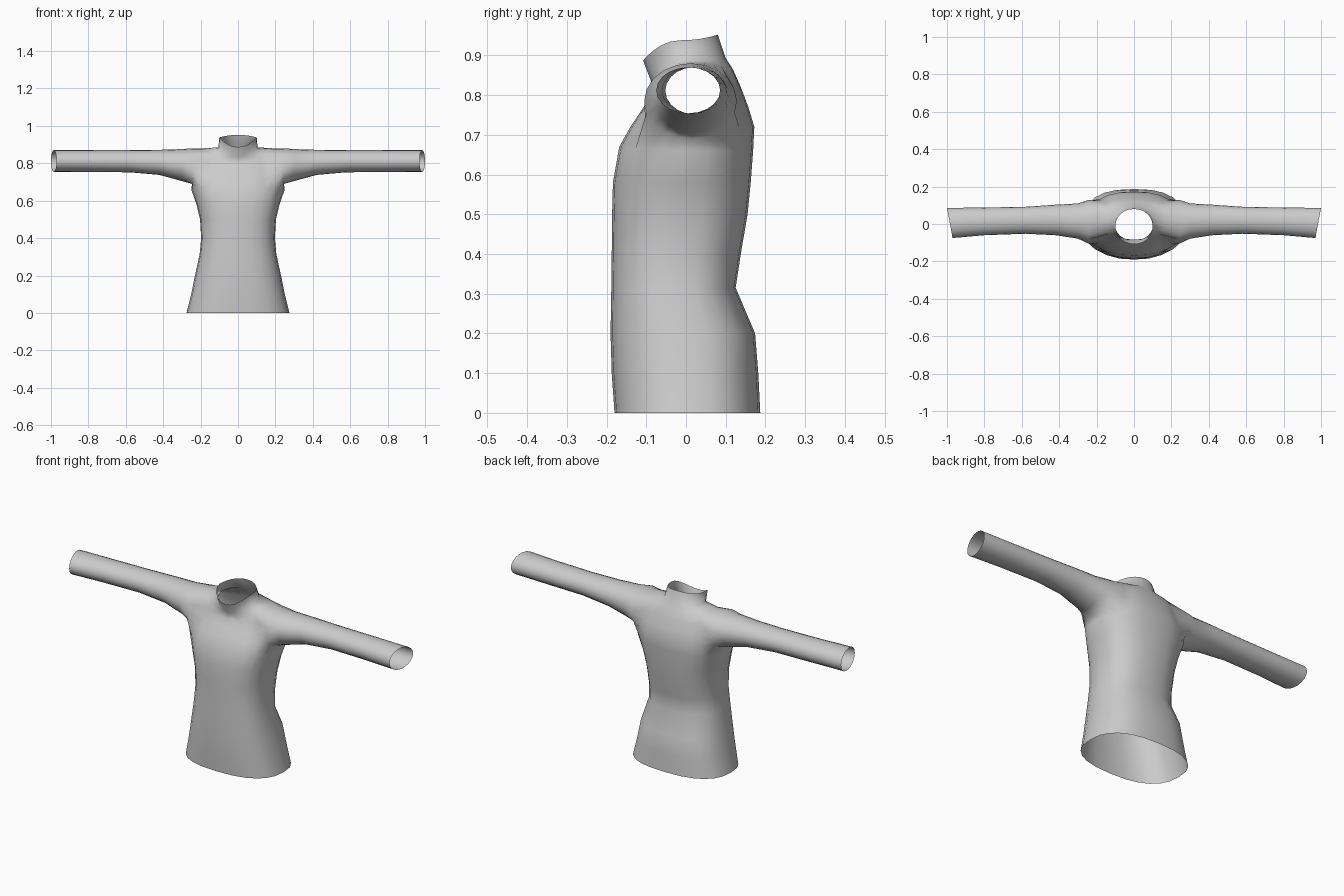
import bpy
import bmesh
from math import sin, cos, pi, copysign

cube = bpy.data.objects.get("Cube")
if cube:
    bpy.data.objects.remove(cube, do_unlink=True)

SIDES = 24        # points around the torso
HALF_HOLE = 3     # armhole half width, in columns
ARMPIT, SHOULDER = 7, 11   # torso rows that bound the armhole

# Torso rows: height at front, side, back; half width; front y, back y
torso = [
    (0, 0, 0, .275, -.18, .187),
    (.1, .1, .1, .25, -.187, .182),
    (.2, .2, .2, .23, -.19, .174),
    (.315, .315, .315, .205, -.188, .125),
    (.4, .4, .4, .197, -.187, .138),
    (.5, .5, .5, .203, -.186, .155),
    (.58, .58, .58, .222, -.184, .163),
    (.67, .66, .66, .25, -.168, .169),
    (.72, .72, .72, .24, -.14, .172),
    (.765, .77, .77, .225, -.11, .157),
    (.8, .83, .82, .21, -.086, .138),
    (.815, .88, .865, .19, -.083, .118),
    (.835, .885, .893, .105, -.088, .1),
    (.887, .938, .952, .1, -.108, .08),
]
# Sleeve rows: x, bottom z, top z, front y, back y, slant of the ring
sleeve = [
    (.245, .69, .88, -.105, .128, 0),
    (.3, .705, .876, -.078, .11, 0),
    (.42, .738, .872, -.06, .103, 0),
    (.58, .752, .87, -.052, .092, 0),
    (.8, .753, .87, -.06, .088, 0),
    (1, .754, .87, -.075, .086, .015),
]


def power(v, p):
    return copysign(abs(v) ** p, v)


def torso_ring(bm, row, p):
    zf, zs, zb, w, yf, yb = row
    ring = []
    for i in range(SIDES):
        a = 2 * pi * i / SIDES
        c, s = cos(a), sin(a)
        z = zs + ((zb if s > 0 else zf) - zs) * s * s
        y = (yf + yb) / 2 + (yb - yf) / 2 * power(s, p)
        ring.append(bm.verts.new((w * power(c, p), y, z)))
    return ring


def bridge(bm, a, b, skip=()):
    n = len(a)
    for i in range(n):
        if i not in skip:
            j = (i + 1) % n
            bm.faces.new((a[i], a[j], b[j], b[i]))


def add_sleeve(bm, rings, side):
    # Walk round the armhole from the armpit: front, top, back
    mid = 0 if side > 0 else SIDES // 2
    h = HALF_HOLE

    def at(row, k):
        return rings[row][(mid + side * k) % SIDES]

    loop = [at(ARMPIT, -k) for k in range(h + 1)]
    loop += [at(r, -h) for r in range(ARMPIT + 1, SHOULDER)]
    loop += [at(SHOULDER, k) for k in range(-h, h + 1)]
    loop += [at(r, h) for r in range(SHOULDER - 1, ARMPIT, -1)]
    loop += [at(ARMPIT, k) for k in range(h, 0, -1)]
    n = len(loop)
    for x, zb, zt, yf, yb, slant in sleeve:
        ring = []
        for i in range(n):
            a = 2 * pi * i / n
            y = (yf + yb) / 2 - (yb - yf) / 2 * sin(a)
            z = (zb + zt) / 2 - (zt - zb) / 2 * cos(a)
            ring.append(bm.verts.new((side * (x - slant * (1 + sin(a))), y, z)))
        bridge(bm, loop, ring)
        loop = ring


bm = bmesh.new()
rings = [torso_ring(bm, row, .8 if i < SHOULDER else .95)
         for i, row in enumerate(torso)]

# Torso and collar, leaving the armholes open
holes = {(m + k) % SIDES for m in (0, SIDES // 2)
         for k in range(-HALF_HOLE, HALF_HOLE)}
for i in range(len(rings) - 1):
    bridge(bm, rings[i], rings[i + 1],
           holes if ARMPIT <= i < SHOULDER else ())

# Sleeves grow out of the armholes
for side in (1, -1):
    add_sleeve(bm, rings, side)

bmesh.ops.recalc_face_normals(bm, faces=bm.faces)
bm.normal_update()
# Keep the cloth facing outward
front = min(bm.faces, key=lambda f: f.calc_center_median().y)
if front.normal.y > 0:
    bmesh.ops.reverse_faces(bm, faces=bm.faces)

mesh = bpy.data.meshes.new("shirt")
bm.to_mesh(mesh)
bm.free()
mesh.shade_smooth()

grey = bpy.data.materials.new("light grey cloth")
grey.use_nodes = True
colour = (.6, .6, .6, 1)
grey.diffuse_color = colour
grey.node_tree.nodes["Principled BSDF"].inputs["Base Color"].default_value = colour
mesh.materials.append(grey)

shirt = bpy.data.objects.new("shirt", mesh)
bpy.context.collection.objects.link(shirt)
